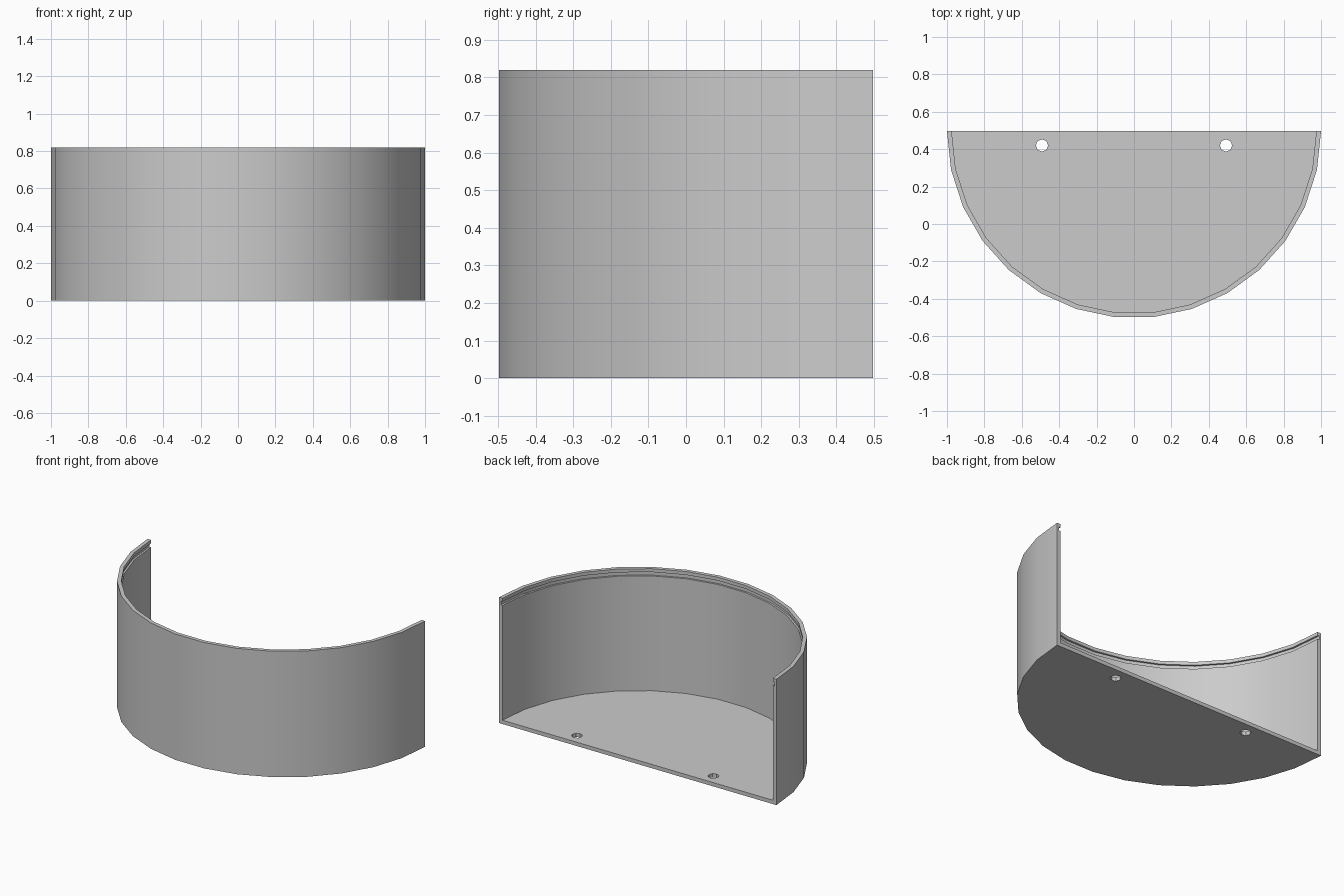
import bpy
import bmesh
from math import cos, sin, pi, radians

default = bpy.data.objects.get("Cube")
if default:
    bpy.data.objects.remove(default, do_unlink=True)

HEIGHT = 0.82
FLOOR = 0.025
INNER = 0.975
GROOVE = 0.987
CENTRE_Y = 0.497
STEPS = 15

grey = bpy.data.materials.new("plain grey")
grey.use_nodes = True
colour = (0.6, 0.6, 0.6, 1)
grey.diffuse_color = colour
grey.node_tree.nodes["Principled BSDF"].inputs["Base Color"].default_value = colour

# Wall section (radius, z): inner floor corner, lid groove, rim, outer foot
profile = [(INNER, FLOOR), (INNER, HEIGHT - 0.047), (GROOVE, HEIGHT - 0.047),
           (GROOVE, HEIGHT - 0.022), (INNER, HEIGHT - 0.022),
           (INNER, HEIGHT), (1, HEIGHT), (1, 0)]

# Half-round tray: sweep the section, then close floor, underside and back edge
bm = bmesh.new()
rings = []
for i in range(STEPS + 1):
    a = pi + pi * i / STEPS
    rings.append([bm.verts.new((r * cos(a), CENTRE_Y + r * sin(a), z))
                  for r, z in profile])
for a, b in zip(rings, rings[1:]):
    for j in range(len(profile) - 1):
        bm.faces.new((a[j], a[j + 1], b[j + 1], b[j]))
bm.faces.new([ring[0] for ring in rings])
bm.faces.new([ring[-1] for ring in rings])
bm.faces.new(rings[0] + rings[-1][::-1])
bmesh.ops.recalc_face_normals(bm, faces=bm.faces[:])
mesh = bpy.data.meshes.new("half_round_tray")
bm.to_mesh(mesh)
bm.free()
mesh.materials.append(grey)
tray = bpy.data.objects.new("half_round_tray", mesh)
bpy.context.collection.objects.link(tray)

# Two screw holes through the floor near the back edge
for side in (-1, 1):
    bpy.ops.mesh.primitive_cylinder_add(vertices=8, radius=0.033, depth=0.2,
                                        location=(side * 0.492, 0.42, 0))
    cutter = bpy.context.object
    cutter.name = "screw_hole_cutter"
    cutter.hide_render = True
    cutter.data.materials.append(grey)
    bpy.context.view_layer.objects.active = tray
    cut = tray.modifiers.new("screw hole", "BOOLEAN")
    cut.operation = "DIFFERENCE"
    cut.solver = "EXACT"
    cut.object = cutter
    bpy.ops.object.modifier_apply(modifier=cut.name)
    bpy.data.objects.remove(cutter, do_unlink=True)

# Smooth curved wall with crisp edges
bpy.ops.object.select_all(action="DESELECT")
tray.select_set(True)
bpy.context.view_layer.objects.active = tray
bpy.ops.object.shade_smooth_by_angle(angle=radians(30))
